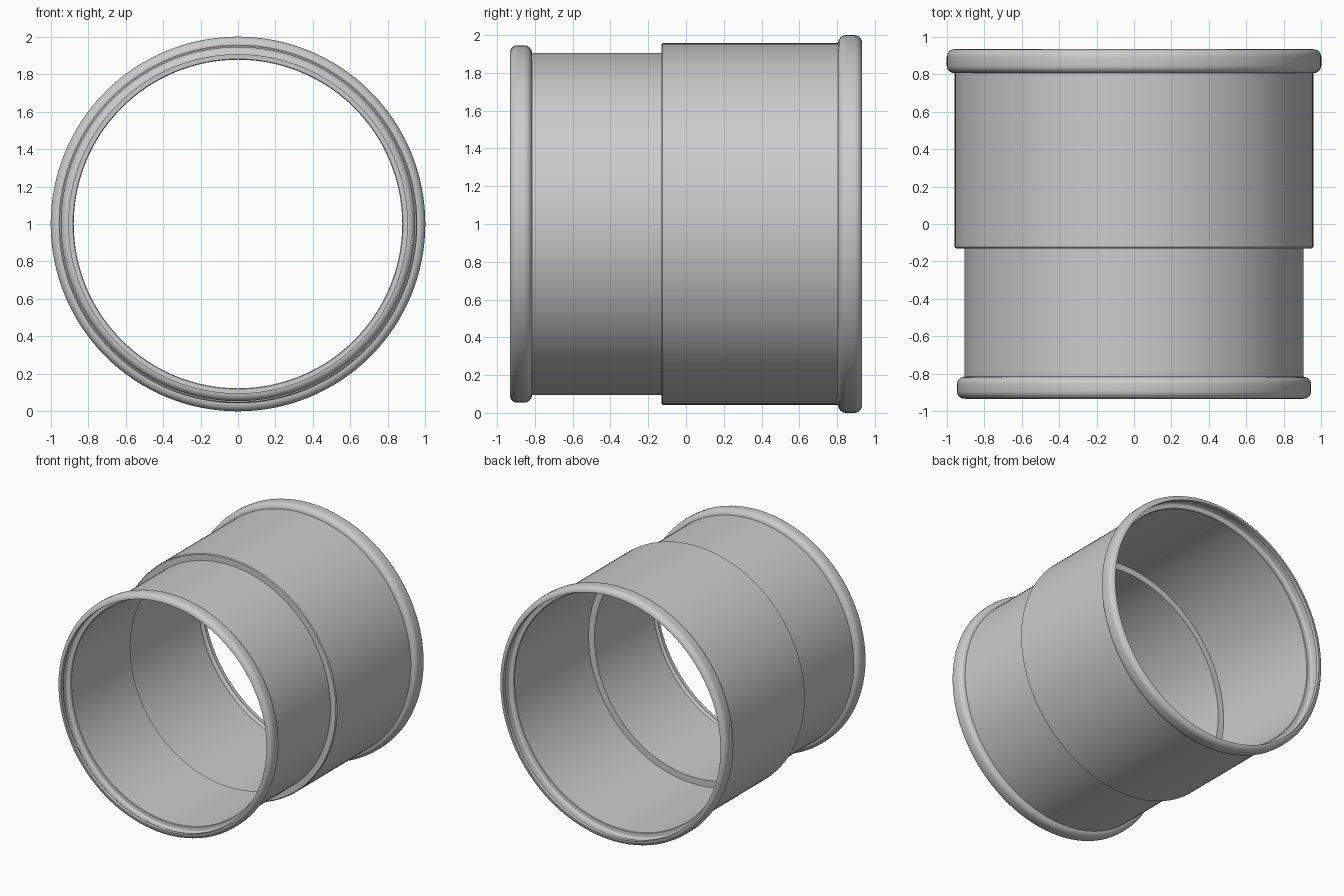
import bpy, bmesh, math

if "Cube" in bpy.data.objects:
    bpy.data.objects.remove(bpy.data.objects["Cube"])

SEG = 128
T = 0.028          # wall thickness
CZ = 1.0           # height of the pipe axis


def arc(y, r, rad, a0, a1, n=6):
    """Rounded corner in the (y, radius) plane, angles in degrees."""
    return [(y + rad * math.cos(math.radians(a0 + (a1 - a0) * i / n)),
             r + rad * math.sin(math.radians(a0 + (a1 - a0) * i / n)))
            for i in range(n + 1)]


def bead(y0, y1, wall, crest):
    """Outer skin and inner groove of the rolled bead at the y1 end (y1 > y0)."""
    c = 0.042
    outer = [(y0, wall)] + arc(y0 + c, crest - c, c, 180, 90) \
        + arc(y1 - c, crest - c, c, 90, 0) + [(y1, wall)]
    g = c - T
    inner = [(y1 - T, wall)] + arc(y1 - c, crest - c, g, 0, 90, 4) \
        + arc(y0 + c, crest - c, g, 90, 180, 4) + [(y0 + T, wall - T + 0.004),
                                                 (y0 + T - 0.004, wall - T)]
    return outer, inner


def flip(pts):
    return [(-y, r) for y, r in pts]


def lathe(name, profile):
    """Revolve a closed (y, radius) profile about the y axis."""
    bm = bmesh.new()
    rings = []
    for i in range(SEG):
        a = 2 * math.pi * i / SEG
        rings.append([bm.verts.new((r * math.sin(a), y, CZ + r * math.cos(a)))
                      for y, r in profile])
    n = len(profile)
    for i in range(SEG):
        p, q = rings[i], rings[(i + 1) % SEG]
        for j in range(n):
            k = (j + 1) % n
            bm.faces.new((p[j], p[k], q[k], q[j]))
    bmesh.ops.recalc_face_normals(bm, faces=bm.faces)
    me = bpy.data.meshes.new(name)
    bm.to_mesh(me)
    bm.free()
    ob = bpy.data.objects.new(name, me)
    bpy.context.collection.objects.link(ob)
    bpy.context.view_layer.objects.active = ob
    ob.select_set(True)
    bpy.ops.object.shade_smooth_by_angle(angle=math.radians(35))
    ob.select_set(False)
    return ob


# narrow front socket, wide back socket, each with a hollow bead at its mouth
front_out, front_in = bead(0.815, 0.933, 0.905, 0.946)
back_out, back_in = bead(0.805, 0.933, 0.957, 1.0)

# step between the two diameters
step_out = [(-0.13, 0.905), (-0.13, 0.951), (-0.124, 0.957)]
step_in = [(-0.102, 0.929), (-0.102, 0.877)]

profile = (flip(front_out)[::-1] + step_out + back_out
           + back_in + step_in + flip(front_in)[::-1])
lathe("pipe_coupling", profile)
